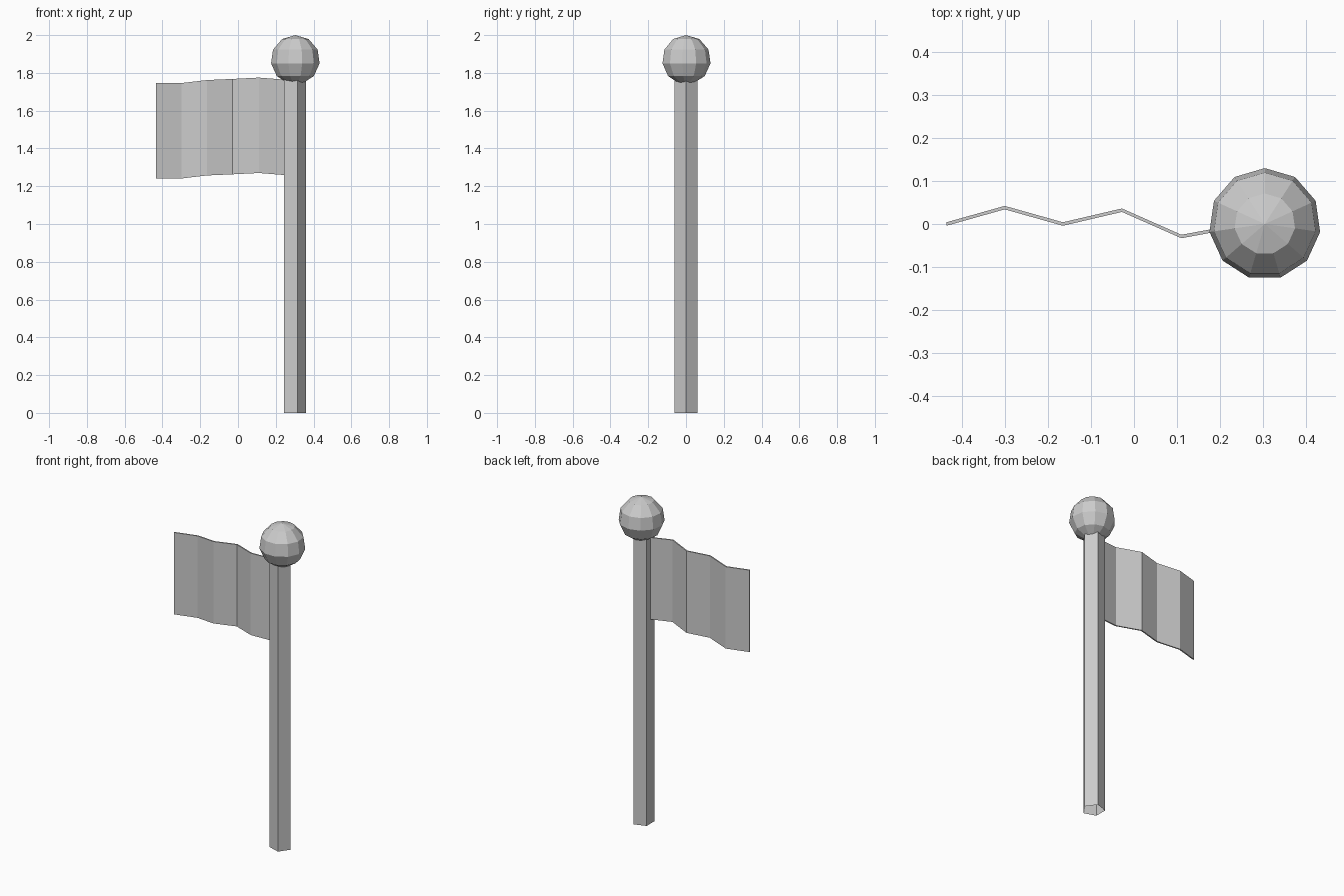
import bpy
import bmesh
from math import sin, cos, pi, tau, radians

cube = bpy.data.objects.get("Cube")
if cube:
    bpy.data.objects.remove(cube, do_unlink=True)

# One plain grey for every part
grey = bpy.data.materials.new("plain_grey")
grey.use_nodes = True
colour = (0.6, 0.6, 0.6, 1)
grey.diffuse_color = colour
grey.node_tree.nodes["Principled BSDF"].inputs["Base Color"].default_value = colour


def finish(name, bm):
    bmesh.ops.recalc_face_normals(bm, faces=bm.faces)
    mesh = bpy.data.meshes.new(name)
    bm.to_mesh(mesh)
    bm.free()
    mesh.materials.append(grey)
    obj = bpy.data.objects.new(name, mesh)
    bpy.context.collection.objects.link(obj)
    return obj


def lathe(name, centre_x, profile, sides, start):
    """Faceted surface through rings given as (radius, height)."""
    bm = bmesh.new()
    rings = []
    for radius, z in profile:
        rings.append([bm.verts.new((centre_x + radius * cos(start + tau * i / sides),
                                    radius * sin(start + tau * i / sides), z))
                      for i in range(sides)])
    for low, high in zip(rings, rings[1:]):
        for i in range(sides):
            j = (i + 1) % sides
            bm.faces.new((low[i], low[j], high[j], high[i]))
    bmesh.ops.remove_doubles(bm, verts=bm.verts, dist=0.0001)
    return finish(name, bm)


# Five-sided hollow pole
lathe("pole", 0.295, [(0.065, 0), (0.065, 1.80)], 5, 0)

# Eleven-sided ball on top, its lowest ring hidden inside the pole
R = 0.131
ball_profile = [(R * sin(tau * k / 11), 2 - R + R * cos(tau * k / 11))
                for k in range(5, -1, -1)]
lathe("ball_finial", 0.3035, ball_profile, 11, pi / 2)

# Folded flag: x, y and top height of each fold
folds = [(-0.435, 0.0, 1.746), (-0.30, 0.038, 1.746), (-0.165, 0.0, 1.762),
         (-0.028, 0.032, 1.768), (0.11, -0.029, 1.775), (0.25, -0.003, 1.764)]
drop, half = 0.505, 0.004
bm = bmesh.new()
loops = []
for x, y, top in folds:
    loops.append([bm.verts.new((x, y + dy, z)) for dy, z in
                  ((-half, top - drop), (half, top - drop), (half, top), (-half, top))])
for a, b in zip(loops, loops[1:]):
    for i in range(4):
        j = (i + 1) % 4
        bm.faces.new((a[i], a[j], b[j], b[i]))
bm.faces.new(loops[0])
bm.faces.new(loops[-1])
finish("flag", bm)
